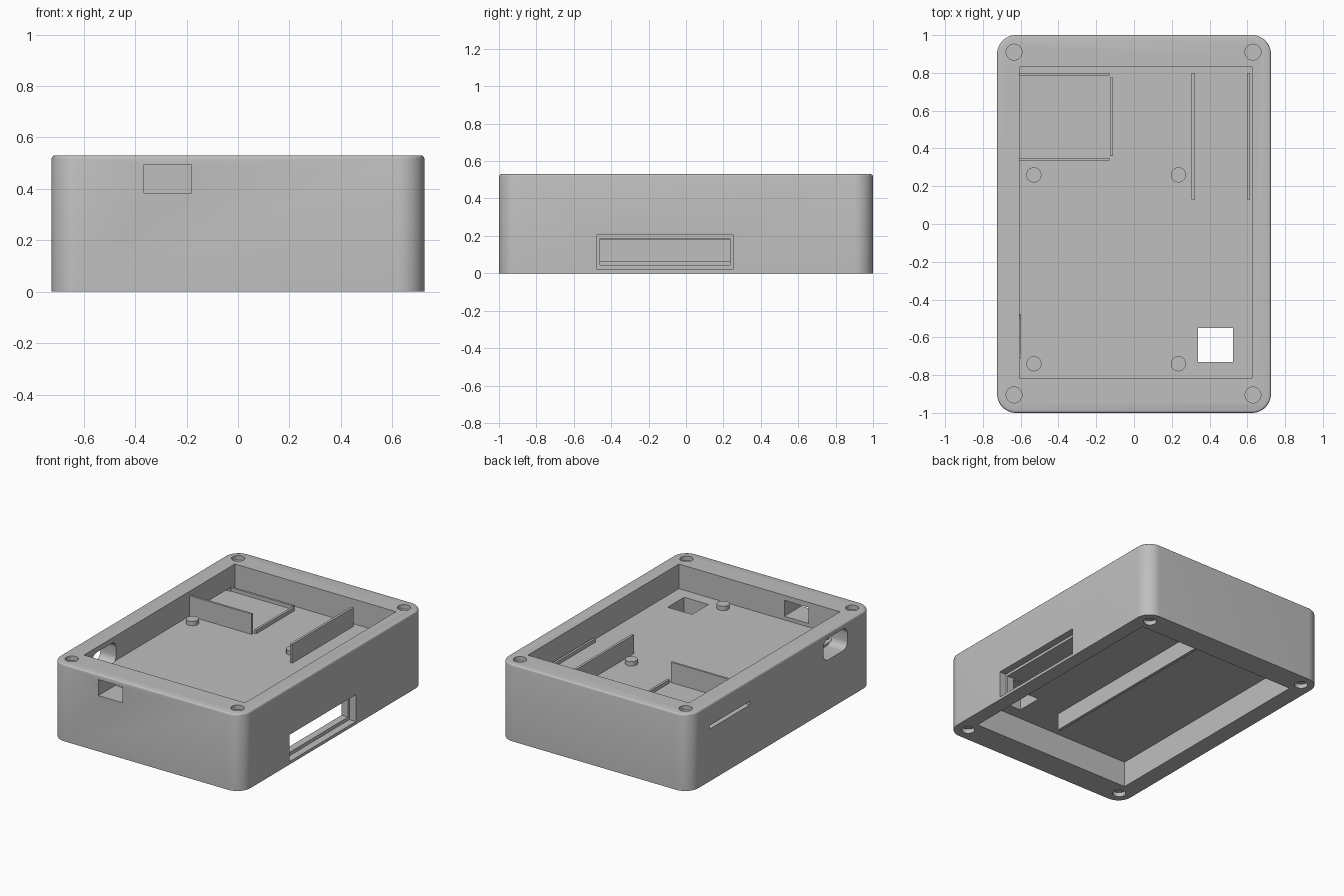
import bpy, bmesh, math
from mathutils import Matrix

cube = bpy.data.objects.get("Cube")
if cube:
    bpy.data.objects.remove(cube, do_unlink=True)

grey = bpy.data.materials.new("plain_grey")
grey.use_nodes = True
colour = (0.52, 0.52, 0.52, 1)
grey.diffuse_color = colour
grey.node_tree.nodes["Principled BSDF"].inputs["Base Color"].default_value = colour

HEIGHT, FLOOR, CEILING = 0.53, 0.36, 0.18
EMBED = 0.01


def make(name, bm):
    bmesh.ops.recalc_face_normals(bm, faces=bm.faces[:])
    mesh = bpy.data.meshes.new(name)
    bm.to_mesh(mesh)
    bm.free()
    mesh.materials.append(grey)
    obj = bpy.data.objects.new(name, mesh)
    bpy.context.collection.objects.link(obj)
    return obj


def box_mesh(x, y, z):
    bm = bmesh.new()
    size = [b - a for a, b in (x, y, z)]
    centre = [(a + b) / 2 for a, b in (x, y, z)]
    bmesh.ops.create_cube(bm, size=1, matrix=Matrix.Translation(centre) @ Matrix.Diagonal((*size, 1)))
    return bm


def box(name, x, y, z):
    return make(name, box_mesh(x, y, z))


def rounded_box(name, x, y, z, axis, radius, segments):
    """Box with the four edges along one axis rounded."""
    bm = box_mesh(x, y, z)
    edges = [e for e in bm.edges
             if abs((e.verts[0].co - e.verts[1].co).normalized()[axis]) > 0.9]
    bmesh.ops.bevel(bm, geom=edges, offset=radius, offset_type='OFFSET',
                    segments=segments, profile=0.5, affect='EDGES')
    return bm if name is None else make(name, bm)


def cylinder(name, x, y, z, radius):
    bm = bmesh.new()
    bmesh.ops.create_cone(bm, cap_ends=True, segments=32, radius1=radius, radius2=radius,
                          depth=z[1] - z[0],
                          matrix=Matrix.Translation((x, y, (z[0] + z[1]) / 2)))
    return make(name, bm)


def activate(obj):
    bpy.ops.object.select_all(action='DESELECT')
    obj.select_set(True)
    bpy.context.view_layer.objects.active = obj


def cut(target, cutter):
    cutter.hide_render = True
    activate(target)
    mod = target.modifiers.new("cut", 'BOOLEAN')
    mod.operation = 'DIFFERENCE'
    mod.solver = 'EXACT'
    mod.object = cutter
    bpy.ops.object.modifier_apply(modifier=mod.name)
    bpy.data.objects.remove(cutter, do_unlink=True)


# Case body: rounded corners and a softened top rim
bm = rounded_box(None, (-0.725, 0.725), (-1, 1), (0, HEIGHT), 2, 0.1, 12)
rim = [e for e in bm.edges if all(v.co.z > HEIGHT - 0.001 for v in e.verts)]
bmesh.ops.bevel(bm, geom=rim, offset=0.012, offset_type='OFFSET', segments=3,
                profile=0.5, affect='EDGES')
case = make("case", bm)

# Upper tray and lower compartment, leaving the middle deck
inside_x, inside_y = (-0.605, 0.625), (-0.815, 0.83)
cut(case, box("upper_cutter", inside_x, inside_y, (FLOOR, 0.7)))
cut(case, box("lower_cutter", inside_x, inside_y, (-0.2, CEILING)))

# Cable hole through the deck and window in the front wall
cut(case, box("deck_cutter", (0.34, 0.525), (-0.73, -0.55), (0.1, 0.45)))
cut(case, box("window_cutter", (-0.365, -0.18), (-1.1, -0.8), (0.385, 0.495)))

# Stepped opening in the left wall
cut(case, box("recess_cutter", (0.675, 0.8), (-0.475, 0.25), (0.02, 0.205)))
cut(case, box("opening_cutter", (0.55, 0.8), (-0.46, 0.235), (0.043, 0.187)))

# Card slot and rounded port in the right wall
cut(case, box("card_cutter", (-0.8, -0.6), (0.34, 0.78), (FLOOR, 0.385)))
cut(case, rounded_box("port_cutter", (-0.8, -0.6), (-0.725, -0.465),
                      (0.345, 0.495), 0, 0.05, 8))

# Shallow round pockets at the corners, above and below
for x in (-0.635, 0.63):
    for y in (-0.905, 0.91):
        for z in (0, HEIGHT):
            cut(case, cylinder("pocket_cutter", x, y, (z - 0.03, z + 0.03), 0.042))

# Mounting pegs
for x, side in ((-0.53, "right"), (0.235, "left")):
    for y, end in ((-0.74, "front"), (0.26, "back")):
        cylinder(f"peg_{end}_{side}", x, y, (FLOOR - EMBED, 0.39), 0.04)

# Card holder: one tall wall and two low rails
base = FLOOR - EMBED
box("card_wall", (-0.61, -0.13), (0.335, 0.35), (base, 0.5))
box("card_back_rail", (-0.61, -0.13), (0.785, 0.8), (base, 0.385))
box("card_side_rail", (-0.128, -0.112), (0.36, 0.775), (base, 0.385))

# Upright board holder: tall wall and low rail
box("board_wall", (0.305, 0.322), (0.13, 0.8), (base, 0.49))
box("board_rail", (0.598, 0.614), (0.13, 0.8), (base, 0.385))

# Divider hanging in the lower compartment
box("lower_divider", (0.1, 0.12), (-0.615, 0.83 + EMBED), (0.062, CEILING + EMBED))

# Smooth the round surfaces, keep edges sharp
for obj in [o for o in bpy.context.collection.objects if o.type == 'MESH' and grey.name in o.data.materials]:
    activate(obj)
    bpy.ops.object.shade_smooth_by_angle(angle=math.radians(30))
